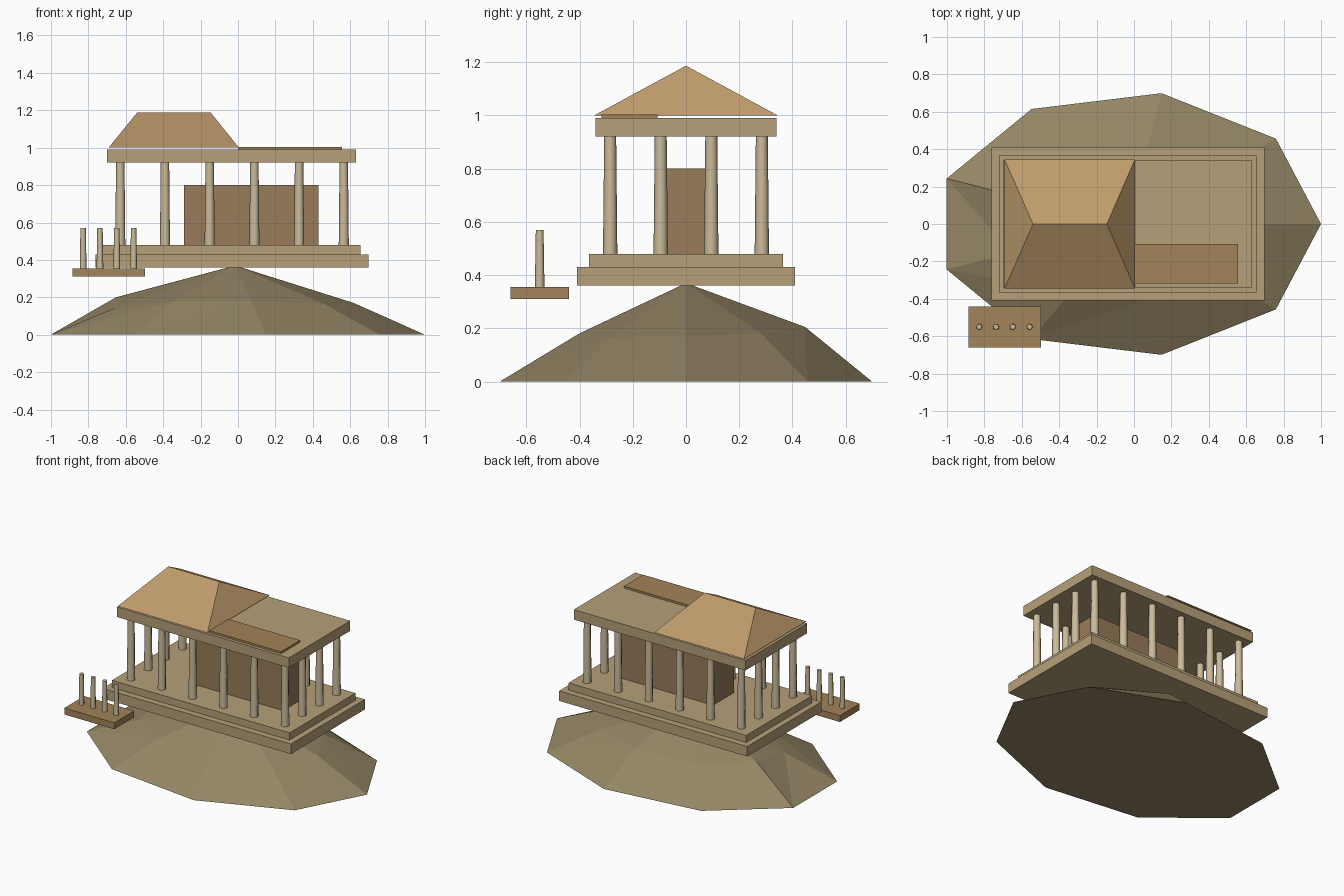
import bpy, bmesh
from math import cos, sin, radians

if "Cube" in bpy.data.objects:
    bpy.data.objects.remove(bpy.data.objects["Cube"])

CX = -0.032  # building centre line


def material(name, rgb):
    m = bpy.data.materials.new(name)
    m.diffuse_color = (*rgb, 1)
    m.use_nodes = True
    m.node_tree.nodes["Principled BSDF"].inputs["Base Color"].default_value = m.diffuse_color
    return m


EARTH = material("earth", (0.30, 0.24, 0.13))
STONE = material("stone", (0.47, 0.35, 0.19))
PALE = material("pale_stone", (0.60, 0.50, 0.33))
BRICK = material("brown_wall", (0.32, 0.20, 0.10))
TILE = material("roof_tile", (0.52, 0.33, 0.15))
DEBRIS = material("worn_stone", (0.36, 0.23, 0.10))


def mesh_object(name, verts, faces, mat):
    me = bpy.data.meshes.new(name)
    me.from_pydata(verts, [], faces)
    bm = bmesh.new()
    bm.from_mesh(me)
    bmesh.ops.recalc_face_normals(bm, faces=bm.faces)
    bm.to_mesh(me)
    bm.free()
    me.materials.append(mat)
    ob = bpy.data.objects.new(name, me)
    bpy.context.collection.objects.link(ob)
    return ob


def box(name, x, y, z, mat):
    verts = [(a, b, c) for a in x for b in y for c in z]
    faces = [(0, 1, 3, 2), (4, 6, 7, 5), (0, 4, 5, 1),
             (2, 3, 7, 6), (0, 2, 6, 4), (1, 5, 7, 3)]
    return mesh_object(name, verts, faces, mat)


def column(name, x, y, z0, z1, r0, r1):
    bpy.ops.mesh.primitive_cone_add(vertices=8, radius1=r0, radius2=r1, depth=z1 - z0,
                                    location=(x, y, (z0 + z1) / 2))
    ob = bpy.context.object
    ob.name = name
    ob.data.materials.append(PALE)
    bpy.ops.object.shade_smooth_by_angle(angle=radians(50))


# Rocky hill: nine-sided base, uneven middle ring, single peak
N = 9
ring_r = [0.63, 0.62, 0.64, 0.63, 0.64, 0.64, 0.60, 0.575, 0.62]
ring_z = [0.17, 0.18, 0.205, 0.19, 0.20, 0.145, 0.18, 0.18, 0.165]
verts = []
for i in range(N):
    a = radians(40 * i)
    verts.append((CX + 1.032 * cos(a), 0.71 * sin(a), 0))
for i in range(N):
    a = radians(40 * i)
    verts.append((CX + 1.032 * ring_r[i] * cos(a), 0.71 * ring_r[i] * sin(a), ring_z[i]))
verts.append((-0.015, 0, 0.37))
faces = [tuple(range(N))]
for i in range(N):
    j = (i + 1) % N
    faces += [(i, j, N + j), (i, N + j, N + i), (N + i, N + j, 2 * N)]
mesh_object("hill", verts, faces, EARTH)

# Stepped platform, inner chamber and roof slab
box("lower_step", (-0.762, 0.697), (-0.41, 0.41), (0.36, 0.43), STONE)
box("upper_step", (-0.722, 0.655), (-0.365, 0.365), (0.43, 0.48), STONE)
box("inner_chamber", (-0.29, 0.43), (-0.115, 0.115), (0.48, 0.80), BRICK)
box("roof_slab", (-0.70, 0.632), (-0.34, 0.34), (0.92, 0.99), STONE)

# Colonnade around the perimeter: six by four
for i in range(6):
    for j in range(4):
        if i in (0, 5) or j in (0, 3):
            column("column", CX + (i - 2.5) * 0.239, (j - 1.5) * 0.19,
                   0.48, 0.92, 0.027, 0.0225)

# Surviving hipped roof over the left half
mesh_object("hipped_roof",
            [(-0.692, -0.345, 1.0), (0.005, -0.345, 1.0), (0.005, 0.345, 1.0),
             (-0.692, 0.345, 1.0), (-0.54, 0, 1.187), (-0.145, 0, 1.187)],
            [(0, 1, 2, 3), (0, 1, 5, 4), (1, 2, 5), (2, 3, 4, 5), (3, 0, 4)], TILE)

# Loose flat panel on the open half
box("roof_panel", (0.0, 0.556), (-0.318, -0.107), (0.99, 1.004), DEBRIS)

# Small side terrace with four short columns
box("side_terrace", (-0.885, -0.497), (-0.66, -0.44), (0.31, 0.355), DEBRIS)
for i in range(4):
    column("small_column", -0.828 + 0.09 * i, -0.55, 0.355, 0.57, 0.018, 0.0145)
